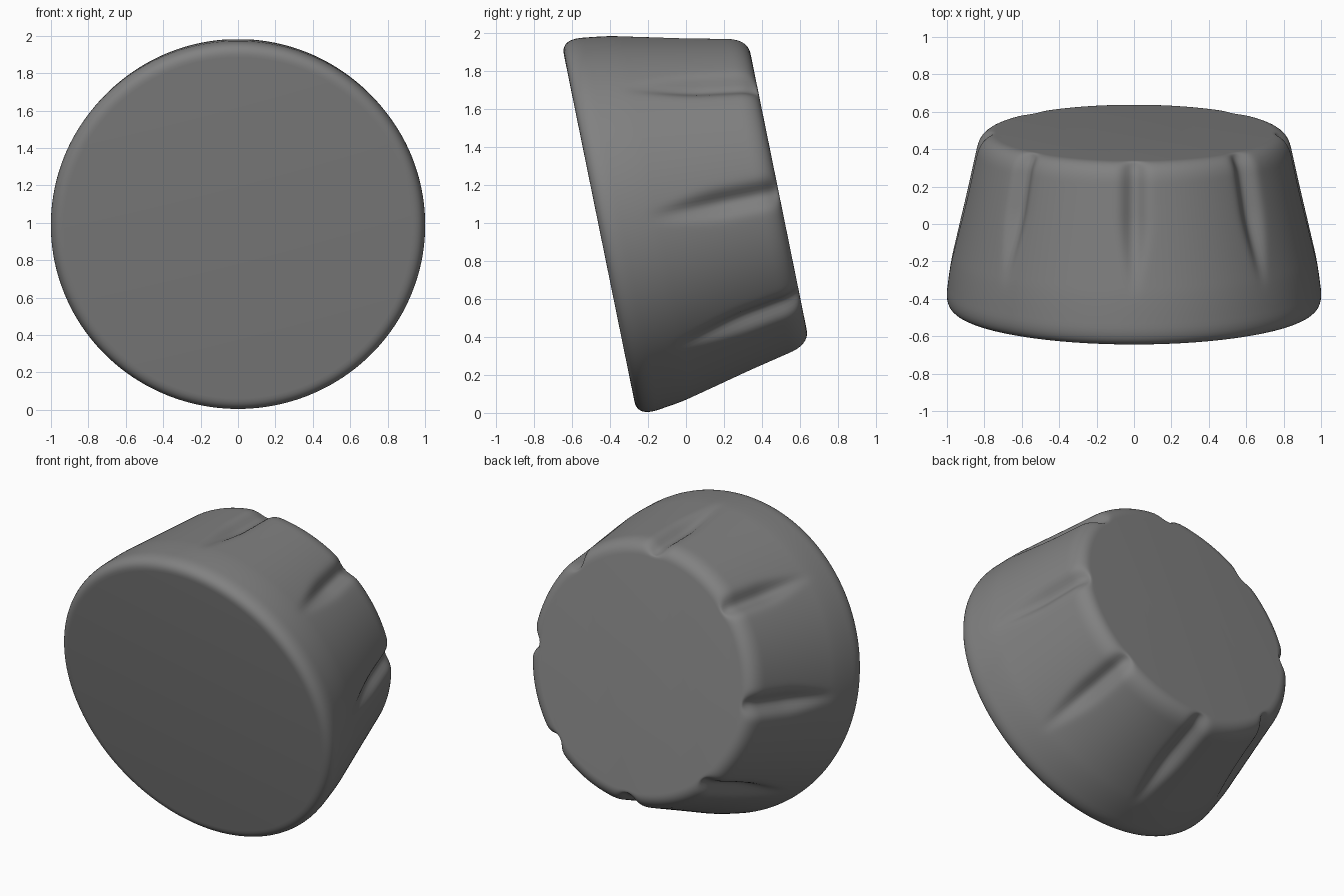
import bpy, bmesh, math
from mathutils import Matrix

if "Cube" in bpy.data.objects:
    bpy.data.objects.remove(bpy.data.objects["Cube"])

SEG = 320           # divisions around the knob
GROOVES = 8
TILT = math.radians(11.5)


def bezier(a, b, c, n):
    """Quadratic curve from a to c with control point b (start excluded)."""
    out = []
    for i in range(1, n + 1):
        t = i / n
        out.append(tuple((1 - t) ** 2 * p + 2 * t * (1 - t) * q + t * t * r
                         for p, q, r in zip(a, b, c)))
    return out


def smooth(t):
    t = max(0.0, min(1.0, t))
    return t * t * (3 - 2 * t)


# Side profile as (radius, height): rounded wide rim, tapered wall, rounded narrow rim
profile = [(0.93, -0.015)]
profile += bezier(profile[-1], (1.017, -0.015), (0.997, 0.11), 10)
profile += bezier(profile[-1], (0.985, 0.21), (0.971, 0.28), 6)
profile += bezier(profile[-1], (0.909, 0.56), (0.850, 0.835), 24)
profile += bezier(profile[-1], (0.828, 0.948), (0.745, 0.948), 12)


def grooved_radius(r, h, ang):
    """Pull the wall inward along evenly spaced finger grooves."""
    step = 2 * math.pi / GROOVES
    off = ((ang + step / 2) % step - step / 2) * r
    grow = smooth((h - 0.22) / 0.45)
    width = 0.030 + 0.028 * grow
    cap_fade = 1 - 0.85 * smooth((0.83 - r) / 0.085)
    return r - 0.052 * grow * cap_fade * math.exp(-abs(off / width) ** 2.2)


# Knob body
bm = bmesh.new()
rings = []
for r, h in profile:
    ring = []
    for i in range(SEG):
        a = 2 * math.pi * i / SEG
        rr = grooved_radius(r, h, a + math.pi / 2)
        ring.append(bm.verts.new((rr * math.cos(a), rr * math.sin(a), h)))
    rings.append(ring)
for lo, hi in zip(rings, rings[1:]):
    for i in range(SEG):
        j = (i + 1) % SEG
        bm.faces.new((lo[i], lo[j], hi[j], hi[i]))

# Flat end caps
bm.faces.new(rings[0][::-1])
bm.faces.new(rings[-1])

# Lean the axis back and up
bm.transform(Matrix.Translation((0, -0.442, 0.975)) @
             Matrix.Rotation(TILT - math.pi / 2, 4, 'X'))
mesh = bpy.data.meshes.new("knob")
bm.to_mesh(mesh)
bm.free()
knob = bpy.data.objects.new("knob", mesh)
bpy.context.collection.objects.link(knob)

# Dark grey plastic
plastic = bpy.data.materials.new("dark_grey_plastic")
plastic.diffuse_color = (0.22, 0.22, 0.22, 1)
plastic.use_nodes = True
plastic.node_tree.nodes["Principled BSDF"].inputs["Base Color"].default_value = plastic.diffuse_color
mesh.materials.append(plastic)

bpy.context.view_layer.objects.active = knob
knob.select_set(True)
bpy.ops.object.shade_smooth_by_angle(angle=math.radians(40))
